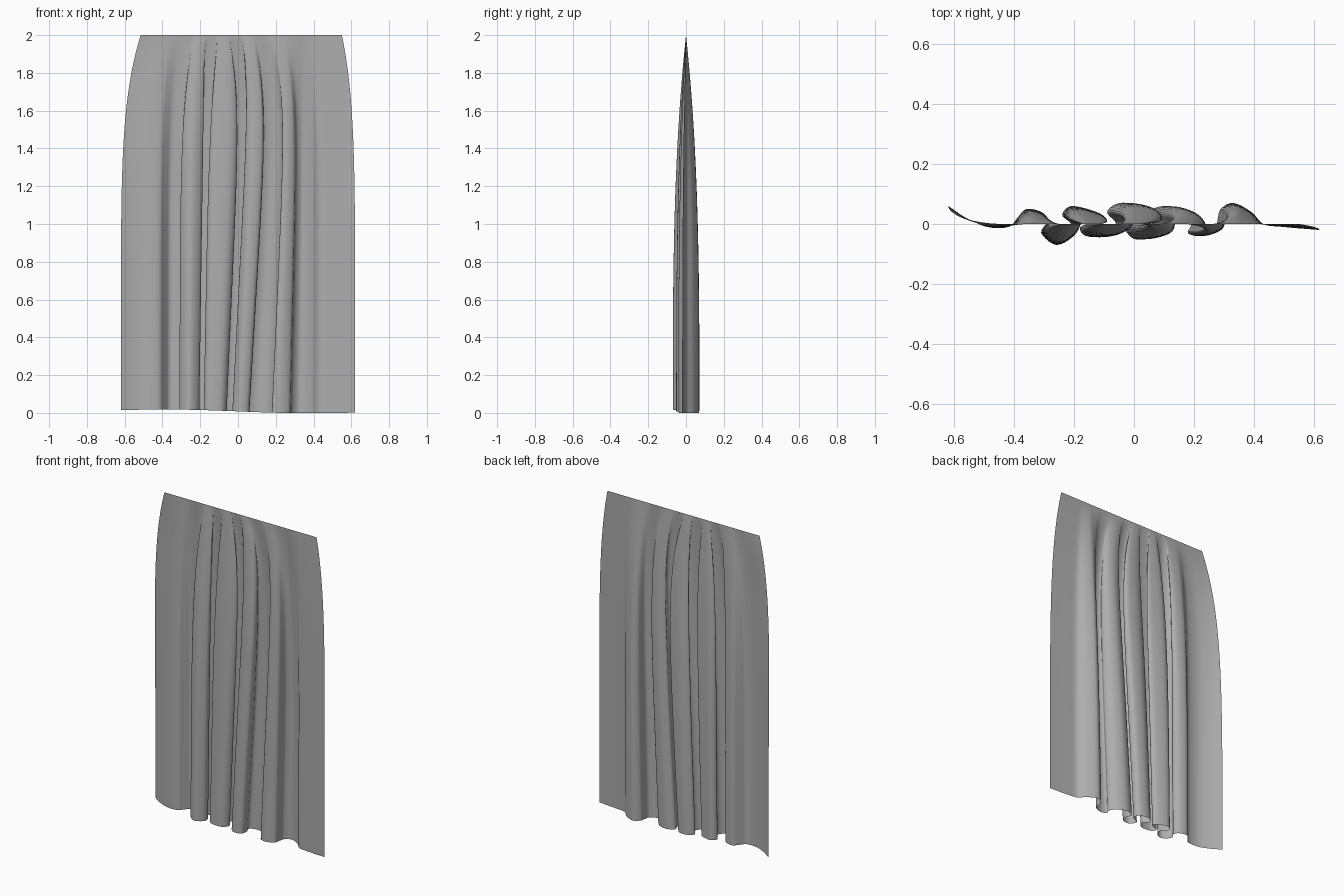
import bpy
import bmesh
import math
from mathutils import Vector

cube = bpy.data.objects.get("Cube")
if cube:
    bpy.data.objects.remove(cube)

HEIGHT = 2.0
ROWS = 40
STEPS = 5          # samples between fold points
WINDOW = 22        # smoothing span for the gathered heading

# Hem path seen from above, in hundredths of a unit
hem_points = [
    (-62, 6), (-56, 2), (-49, -1), (-42, -1),
    (-39, 2), (-36, 5), (-31, 4), (-29, 1), (-31, -3),
    (-26, -7), (-21, -4), (-21, 0), (-24, 3), (-21, 6),
    (-14, 4), (-13, 1), (-18, -1), (-16, -4), (-9, -4),
    (-6, 0), (-9, 4), (-5, 7), (1, 6), (2, 2), (-3, -1),
    (0, -5), (5, -4), (6, 0), (5, 4), (10, 6),
    (16, 4), (19, 0), (18, -3), (22, -4), (27, -2),
    (28, 2), (29, 5), (33, 7), (39, 4), (43, 0),
    (50, -1), (62, -2),
]


def smooth_path(points):
    """Catmull-Rom curve through the points."""
    pts = [Vector(p) / 100 for p in points]
    pts = [pts[0] * 2 - pts[1]] + pts + [pts[-1] * 2 - pts[-2]]
    path = []
    for a, b, c, d in zip(pts, pts[1:], pts[2:], pts[3:]):
        for i in range(STEPS):
            t = i / STEPS
            path.append(b + (c - a) * t / 2
                        + (a * 2 - b * 5 + c * 4 - d) * t * t / 2
                        + (b * 3 - a - c * 3 + d) * t ** 3 / 2)
    return path + [pts[-2]]


def heading_positions(path, left, right):
    """Gathered top edge: folds averaged out along a straight line."""
    xs = []
    last = len(path) - 1
    for i in range(len(path)):
        w = min(WINDOW, i, last - i)
        span = path[i - w:i + w + 1]
        xs.append(sum(p.x for p in span) / len(span))
    scale = (right - left) / (xs[-1] - xs[0])
    return [left + (x - xs[0]) * scale for x in xs]


def slant(x):
    """Sideways drift of the middle folds towards the heading."""
    return 0.12 * math.exp(-((x - 0.06) / 0.22) ** 2)


# Curtain sheet: rows blend from the folded hem to the straight heading
hem = smooth_path(hem_points)
heading = heading_positions(hem, -0.515, 0.55)
bm = bmesh.new()
grid = []
for r in range(ROWS + 1):
    t = math.sin(r / ROWS * math.pi / 2)
    spread = 1 - t ** 6
    depth = 1 - t ** 3
    row = []
    for p, top_x in zip(hem, heading):
        x = top_x + (p.x - top_x) * spread + slant(p.x) * t * spread
        droop = 0.008 - 0.01 * math.sin(p.x * 4)
        z = HEIGHT * t + max(droop, 0) * (1 - t)
        row.append(bm.verts.new((x, p.y * depth, z)))
    grid.append(row)
for low, high in zip(grid, grid[1:]):
    for i in range(len(low) - 1):
        bm.faces.new((low[i], low[i + 1], high[i + 1], high[i]))
for face in bm.faces:
    face.smooth = True

mesh = bpy.data.meshes.new("curtain")
bm.to_mesh(mesh)
bm.free()
curtain = bpy.data.objects.new("curtain", mesh)
bpy.context.collection.objects.link(curtain)

# Plain grey cloth
cloth = bpy.data.materials.new("grey_cloth")
cloth.use_nodes = True
grey = (0.42, 0.42, 0.42, 1)
cloth.diffuse_color = grey
cloth.node_tree.nodes["Principled BSDF"].inputs["Base Color"].default_value = grey
mesh.materials.append(cloth)
